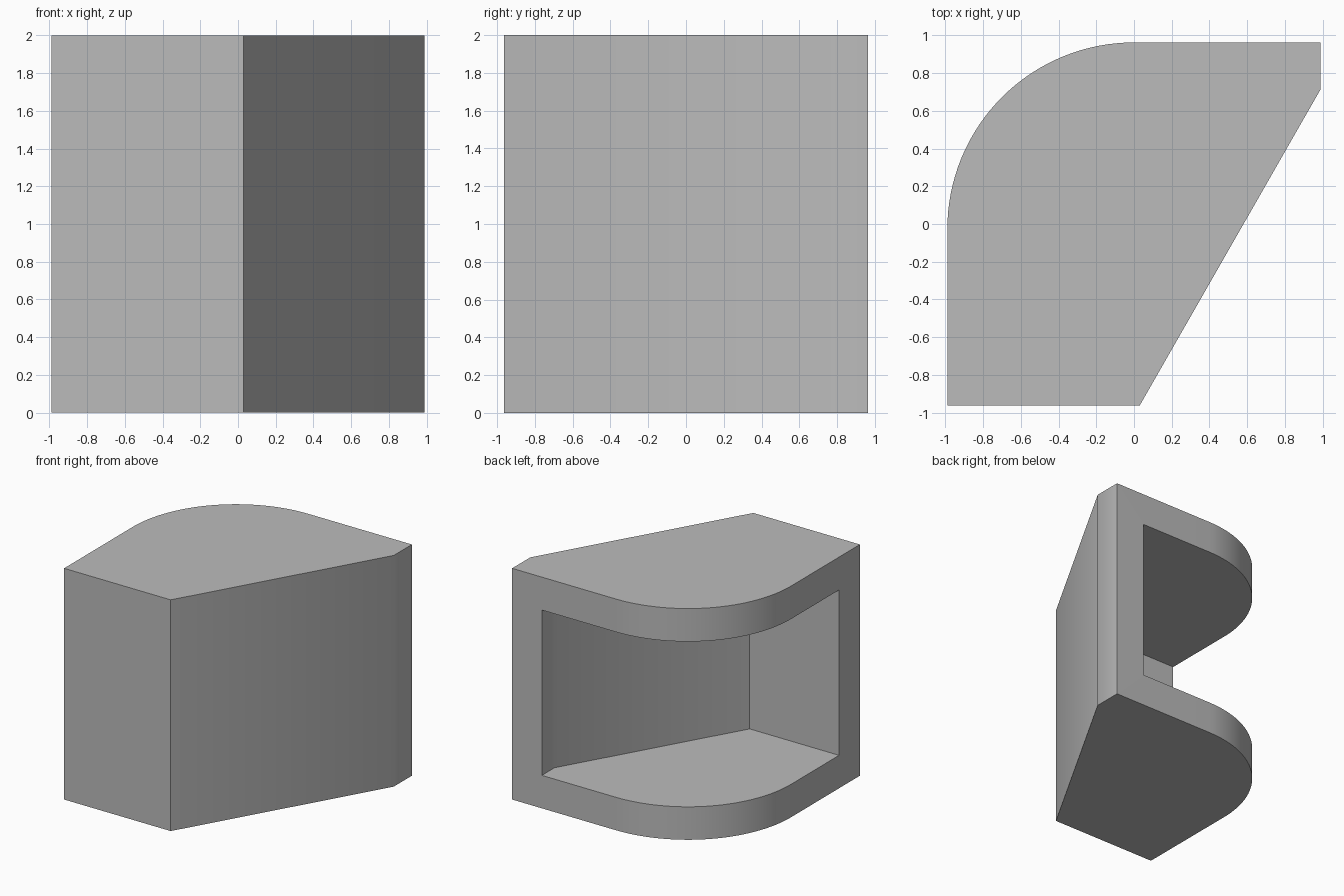
import bpy, bmesh
from math import sin, cos, pi, radians

cube = bpy.data.objects.get("Cube")
if cube:
    bpy.data.objects.remove(cube, do_unlink=True)

HEIGHT, WALL = 2.0, 0.285
LEFT, RIGHT, FRONT, BACK = -0.99, 0.99, -0.963, 0.963
RADIUS, SEGMENTS = 0.99, 32

grey = bpy.data.materials.new("plain grey")
grey.use_nodes = True
colour = (0.5, 0.5, 0.5, 1)
grey.diffuse_color = colour
grey.node_tree.nodes["Principled BSDF"].inputs["Base Color"].default_value = colour


def prism(name, outline, bottom, top):
    """Extrude a plan outline between two heights."""
    bm = bmesh.new()
    base = bm.faces.new([bm.verts.new((x, y, bottom)) for x, y in outline])
    side = bmesh.ops.extrude_face_region(bm, geom=[base])["geom"]
    verts = [v for v in side if isinstance(v, bmesh.types.BMVert)]
    bmesh.ops.translate(bm, verts=verts, vec=(0, 0, top - bottom))
    bmesh.ops.recalc_face_normals(bm, faces=bm.faces)
    mesh = bpy.data.meshes.new(name)
    bm.to_mesh(mesh)
    bm.free()
    mesh.materials.append(grey)
    obj = bpy.data.objects.new(name, mesh)
    bpy.context.collection.objects.link(obj)
    return obj


# Outer body: slanted face on one side, big rounded corner on the other
outline = [(LEFT, FRONT), (0.03, FRONT), (RIGHT, 0.715), (RIGHT, BACK)]
for i in range(SEGMENTS + 1):
    a = pi / 2 * (1 + i / SEGMENTS)
    outline.append((LEFT + RADIUS + RADIUS * cos(a), BACK - RADIUS + RADIUS * sin(a)))
shell = prism("cabinet_shell", outline, 0, HEIGHT)

# Cavity: even wall thickness, open at the rounded corner
cavity = [(RIGHT - WALL, 1.3), (RIGHT - WALL, 0.79), (-0.135, FRONT + WALL),
          (-1.3, FRONT + WALL), (-1.3, 1.3)]
cutter = prism("cavity_cutter", cavity, WALL, HEIGHT - WALL)
cutter.hide_render = True

cut = shell.modifiers.new("cavity", "BOOLEAN")
cut.operation = "DIFFERENCE"
cut.solver = "EXACT"
cut.object = cutter

bpy.ops.object.select_all(action="DESELECT")
shell.select_set(True)
bpy.context.view_layer.objects.active = shell
bpy.ops.object.modifier_apply(modifier=cut.name)
bpy.data.objects.remove(cutter, do_unlink=True)

# Soft shading on the curve and the shallow bend only
bpy.ops.object.shade_smooth_by_angle(angle=radians(35))
